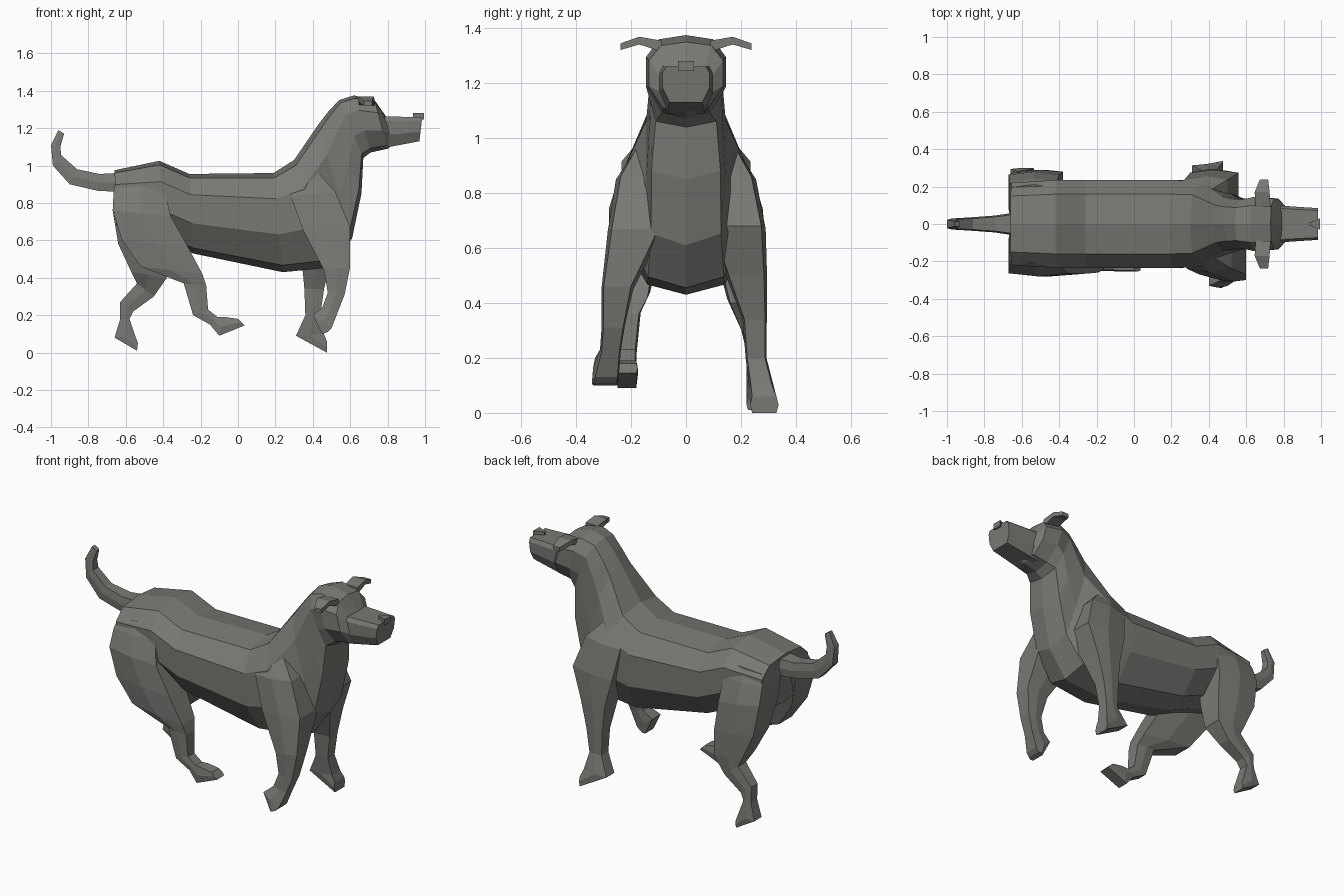
import bpy, bmesh
from mathutils import Vector

BODY = [(0, 0), (.05, .68), (.26, 1), (.62, 1), (.93, .6), (1, 0)]
LIMB = [(0, .85), (.5, 1), (1, .85)]
MUZZLE = [(0, .85), (.15, 1), (.6, 1), (1, .7)]

coat = bpy.data.materials.new("dark_coat")
coat.diffuse_color = (.19, .19, .175, 1)


def skin(name, rings):
    """Bridge closed rings of points into a capped, flat-faced tube."""
    bm = bmesh.new()
    loops = [[bm.verts.new(p) for p in r] for r in rings]
    n = len(loops[0])
    for a, b in zip(loops, loops[1:]):
        for i in range(n):
            j = (i + 1) % n
            bm.faces.new((a[i], a[j], b[j], b[i]))
    bm.faces.new(loops[0])
    bm.faces.new(loops[-1])
    bmesh.ops.recalc_face_normals(bm, faces=bm.faces)
    me = bpy.data.meshes.new(name)
    bm.to_mesh(me)
    bm.free()
    me.materials.append(coat)
    ob = bpy.data.objects.new(name, me)
    bpy.context.collection.objects.link(ob)
    return ob


def loft(name, sections, profile):
    """Section: edge A (x, z), edge B (x, z), centre y, half width, [lower corner width]."""
    rings = []
    for ax, az, bx, bz, y, w, *low in sections:
        a, b = Vector((ax, y, az)), Vector((bx, y, bz))
        half = [(t, low[0] if low and t > .9 and u else u) for t, u in profile]
        other = [(t, -u) for t, u in reversed(half) if u]
        rings.append([a.lerp(b, t) + Vector((0, u * w, 0)) for t, u in half + other])
    return skin(name, rings)


# Torso, neck and head as one tube
body = loft("body", [
    (-.66, .975, -.65, .68, 0, .22),
    (-.42, 1.025, -.40, .60, 0, .235),
    (-.26, .955, -.24, .53, 0, .235),
    (.19, .96, .24, .43, 0, .235),
    (.30, 1.03, .50, .455, 0, .23),
    (.43, 1.22, .61, .61, 0, .145, .88),
    (.48, 1.285, .66, .85, 0, .135, .93),
    (.54, 1.35, .67, 1.04, 0, .13, .85),
    (.62, 1.375, .71, 1.07, 0, .145),
    (.73, 1.35, .80, 1.09, 0, .135),
    (.80, 1.25, .83, 1.11, 0, .085)], BODY)

parts = []
# Boxy muzzle
parts.append(loft("muzzle", [
    (.74, 1.262, .76, 1.09, 0, .10),
    (.985, 1.26, .97, 1.13, 0, .085)], MUZZLE))

# Curled tail
parts.append(loft("tail", [
    (-.645, .96, -.645, .86, 0, .06),
    (-.74, .955, -.75, .865, 0, .045),
    (-.86, .98, -.90, .90, 0, .035),
    (-.945, 1.055, -.99, 1.00, 0, .03),
    (-.95, 1.10, -1.0, 1.11, 0, .025),
    (-.93, 1.17, -.96, 1.19, 0, .015)], LIMB))

# Hind legs: one reaching forward, one pushing back
parts.append(loft("hind_leg_forward", [
    (-.42, .94, -.655, .92, -.12, .09),
    (-.39, .86, -.665, .86, -.14, .105),
    (-.36, .73, -.67, .76, -.17, .11),
    (-.27, .57, -.62, .60, -.19, .09),
    (-.19, .42, -.52, .46, -.20, .07),
    (-.17, .36, -.29, .37, -.21, .045),
    (-.16, .23, -.24, .20, -.215, .035),
    (-.11, .19, -.15, .15, -.215, .035),
    (-.07, .19, -.10, .09, -.215, .04),
    (0, .18, .035, .145, -.215, .04)], LIMB))
parts.append(loft("hind_leg_back", [
    (-.42, .94, -.655, .92, .12, .09),
    (-.41, .86, -.665, .86, .14, .105),
    (-.40, .72, -.67, .76, .17, .11),
    (-.38, .55, -.64, .58, .20, .09),
    (-.38, .40, -.57, .43, .22, .07),
    (-.45, .30, -.54, .37, .24, .045),
    (-.56, .22, -.63, .27, .25, .035),
    (-.58, .18, -.63, .18, .255, .035),
    (-.55, .09, -.66, .08, .26, .04),
    (-.535, .05, -.54, .01, .26, .04)], LIMB))

# Front legs: one lifted, one standing, with shoulders sunk into the chest
parts.append(loft("front_leg_lifted", [
    (.42, .97, .30, .93, -.10, .09),
    (.52, .86, .28, .84, -.14, .115),
    (.60, .67, .35, .65, -.185, .10),
    (.60, .46, .46, .44, -.25, .058),
    (.57, .31, .48, .32, -.265, .042),
    (.535, .22, .45, .24, -.275, .038),
    (.50, .13, .40, .20, -.29, .048),
    (.48, .11, .45, .10, -.295, .048)], LIMB))
parts.append(loft("front_leg_standing", [
    (.40, .97, .28, .93, .10, .09),
    (.50, .86, .27, .84, .14, .115),
    (.56, .68, .30, .66, .185, .105),
    (.50, .50, .34, .50, .22, .075),
    (.46, .34, .355, .34, .25, .044),
    (.44, .20, .36, .20, .255, .038),
    (.46, .10, .31, .09, .275, .045),
    (.475, .06, .475, .0, .285, .052)], LIMB))

# Folded ears
for side, label in ((1, "left"), (-1, "right")):
    rings = []
    for y, z, x, hx, hz in [(.09, 1.335, .69, .04, .02), (.17, 1.355, .685, .04, .014),
                            (.238, 1.333, .695, .022, .012)]:
        rings.append([(x + a * hx, side * y, z + b * hz)
                      for a, b in ((-1, -1), (1, -1), (1, 1), (-1, 1))])
    skin("ear_" + label, rings)

# Nose wedge
skin("nose", [[(.935, -.005, z), (.995, -.03, z), (.995, .03, z), (.935, .005, z)]
              for z in (1.245, 1.28)])

# Merge limbs, tail and muzzle into the body so it is one clean skin
for p in parts:
    mod = body.modifiers.new(p.name, "BOOLEAN")
    mod.operation, mod.solver, mod.object = "UNION", "EXACT", p
merged = bpy.data.meshes.new_from_object(
    body.evaluated_get(bpy.context.evaluated_depsgraph_get()))
body.modifiers.clear()
body.data = merged
for p in parts:
    bpy.data.objects.remove(p)
